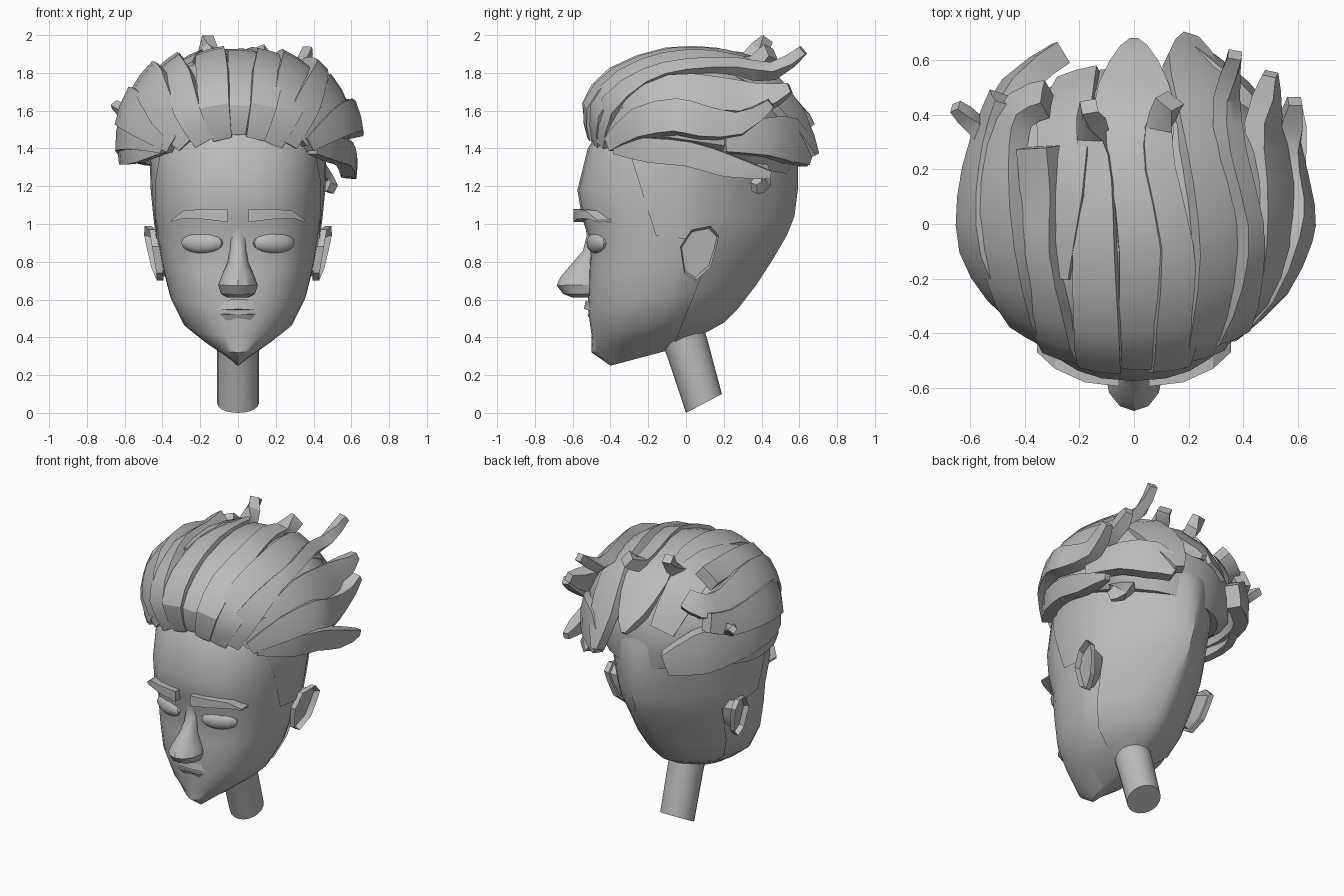
import bpy, bmesh, math
from mathutils import Vector

grey = bpy.data.materials.new("clay grey")
grey.diffuse_color = (0.5, 0.5, 0.5, 1)


def finish(name, bm):
    bmesh.ops.recalc_face_normals(bm, faces=bm.faces)
    me = bpy.data.meshes.new(name)
    bm.to_mesh(me)
    bm.free()
    ob = bpy.data.objects.new(name, me)
    me.materials.append(grey)
    bpy.context.collection.objects.link(ob)
    return ob


def skin(bm, rings):
    """Bridge equal-length rings of points and cap both ends."""
    vs = [[bm.verts.new(p) for p in r] for r in rings]
    n = len(vs[0])
    for a, b in zip(vs, vs[1:]):
        for i in range(n):
            bm.faces.new((a[i], a[(i + 1) % n], b[(i + 1) % n], b[i]))
    bm.faces.new(vs[0])
    bm.faces.new(vs[-1])


def loft(rings, n=32, grow=0.0):
    """Tilted ovals: half width, front y, front z, back y, back z, front and back squareness."""
    bm, out = bmesh.new(), []
    for w, yf, zf, yb, zb, *e in rings:
        ef, eb = e or (2, 2)
        w, yf, yb = w + grow, yf - grow, yb + grow
        ring = []
        for i in range(n):
            t = math.tau * i / n
            s, c = math.sin(t), math.cos(t)
            k = 2 / (ef if c > 0 else eb)
            x = w * math.copysign(abs(s) ** k, s)
            u = 0.5 - 0.5 * math.copysign(abs(c) ** k, c)
            ring.append((x, yf + (yb - yf) * u, zf + (zb - zf) * u))
        out.append(ring)
    skin(bm, out)
    return bm


def hull(name, pts):
    bm = bmesh.new()
    for p in pts:
        bm.verts.new(p)
    bmesh.ops.convex_hull(bm, input=bm.verts)
    return finish(name, bm)


def lock(name, pts, thick=0.06):
    """Curved ribbon of hair along (x, y, width[, z]); z defaults to the hair dome."""
    keys = []
    for x, y, w, *z in pts:
        k = 1 - (x / 0.65) ** 2 - ((y - 0.03) / 0.58) ** 2
        keys.append(Vector((x, y, z[0] if z else 1.5 + 0.40 * math.sqrt(max(k, 0)), w)))
    path = []
    for i in range(len(keys) - 1):
        a, b, c, d = (keys[max(0, min(j, len(keys) - 1))] for j in (i - 1, i, i + 1, i + 2))
        path += [b, (b + c) * 0.5625 - (a + d) * 0.0625]
    path.append(keys[-1])
    rings = []
    for i, q in enumerate(path):
        p, w = q.xyz, max(q.w, .02)
        tan = (path[min(i + 1, len(path) - 1)].xyz - path[max(i - 1, 0)].xyz).normalized()
        side = tan.cross(p - Vector((0, 0.03, 1.4))).normalized()
        up = side.cross(tan).normalized()
        h, sag = min(thick, w) / 2, w * w / 4.5
        rings.append([p + side * a * w / 2 + up * (b * h - sag * abs(a))
                      for a, b in ((-1, -1), (0, -1), (1, -1), (1, 1), (0, 1), (-1, 1))])
    bm = bmesh.new()
    skin(bm, rings)
    return finish(name, bm)


# Head and neck
head = [(.03, -.40, .25, -.06, .34, 1.6, 2), (.19, -.50, .32, .19, .48, 1.7, 1.8),
        (.29, -.50, .41, .26, .55, 2.2, 1.6), (.36, -.52, .56, .36, .68, 2.5, 1.5),
        (.40, -.515, .74, .45, .82, 2.6, 1.4), (.425, -.505, .90, .52, .94, 2.7, 1.4),
        (.44, -.55, 1.03, .56, 1.04, 2.6, 1.4), (.455, -.575, 1.18, .58, 1.2, 2.4, 1.45),
        (.46, -.52, 1.4, .58, 1.4, 2.4, 1.6), (.44, -.40, 1.6, .50, 1.6, 2, 2),
        (.3, -.2, 1.72, .3, 1.72, 2, 2)]
finish("head", loft(head))
finish("neck", loft([(.11, 0, 0, .19, .1), (.11, -.1, .3, .11, .4), (.11, -.16, .45, .06, .55)], 20))


def shell(name, grow, cuts):
    """Thin layer of short hair over the skull, trimmed by planes."""
    bm = loft(head, grow=grow)
    for co, no in cuts:
        bmesh.ops.bisect_plane(bm, geom=bm.verts[:] + bm.edges[:] + bm.faces[:],
                               clear_inner=True, plane_co=co, plane_no=no)
    finish(name, bm)


shell("cropped_back_hair", .014, [((0, .07, .7), (0, .93, -.37))])
shell("sideburns", .008, [((0, -.21, 1.1), (0, .95, .3)), ((0, -.28, .95), (0, .1, .99)),
                          ((0, .07, .7), (0, -.93, .37))])

# Nose and lips
finish("nose", loft([(.05, -.60, .61, -.48, .61), (.09, -.65, .63, -.44, .63),
                     (.105, -.685, .675, -.42, .68), (.085, -.665, .72, -.42, .74),
                     (.055, -.605, .79, -.44, .80), (.045, -.545, .86, -.45, .86),
                     (.04, -.525, .94, -.45, .94), (.06, -.535, 1.0, -.45, 1.0)], 12))
hull("upper_lip", [(-.17, -.475, .545), (.17, -.475, .545), (-.04, -.53, .60), (.04, -.53, .60),
                   (0, -.54, .55), (-.08, -.525, .545), (.08, -.525, .545)])
hull("lower_lip", [(-.15, -.475, .53), (.15, -.475, .53), (-.07, -.522, .52), (.07, -.522, .52),
                   (-.06, -.49, .46), (.06, -.49, .46)])

for s, side in ((-1, "left"), (1, "right")):
    # Eye
    bm = bmesh.new()
    bmesh.ops.create_uvsphere(bm, u_segments=16, v_segments=10, radius=1)
    for v in bm.verts:
        x, y, z = v.co
        v.co = (s * (.19 + .11 * x), -.47 + .045 * y + .035 * x, .9 + .056 * z)
    finish(side + "_eye", bm)
    # Eyebrow, bent around the brow ridge
    brow = ((.055, -.575, 1.01, 1.08), (.18, -.56, 1.025, 1.08), (.29, -.51, 1.03, 1.07),
            (.355, -.45, 1.01, 1.02))
    bm = bmesh.new()
    skin(bm, [[(s * x, y - .02, a), (s * x, y + .06, a), (s * x, y + .06, b), (s * x, y - .02, b)]
              for x, y, a, b in brow])
    finish(side + "_eyebrow", bm)
    # Ear with a sunken middle
    edge = [(.05, .70), (.13, .77), (.16, .87), (.175, .94), (.13, .99), (.03, .97), (-.03, .88), (-.01, .74)]
    bm = bmesh.new()
    rim = [(s * (.425 + .05 * (z - .7) / .3 + .22 * max(y - .03, 0)), y, z) for y, z in edge]
    skin(bm, [[(s * .36, y * .7 + .01, z * .7 + .25) for y, z in edge], rim])
    front = [f for f in bm.faces if len(f.verts) == 8 and abs(f.calc_center_median().x) > .4]
    bmesh.ops.inset_region(bm, faces=front, thickness=.03)
    for v in front[0].verts:
        v.co.x -= s * .035
    finish(side + "_ear", bm)

# Hair base
finish("hair_base", loft([(.47, -.47, 1.46, .56, 1.26), (.58, -.50, 1.52, .57, 1.36),
                          (.60, -.515, 1.63, .58, 1.55), (.53, -.43, 1.75, .5, 1.72),
                          (.37, -.27, 1.85, .4, 1.83), (.15, -.1, 1.90, .18, 1.89)], 24))

# Swept-back locks over the crown
lock("crown_lock_1", [(-.08, -.47, .10, 1.46), (-.12, -.505, .16, 1.62), (-.13, -.38, .17, 1.78),
     (-.14, -.1, .16), (-.14, .15, .14), (-.15, .32, .10, 1.86), (-.165, .43, .06, 1.98)], .08)
lock("crown_lock_2", [(0, -.48, .08, 1.48), (0, -.505, .13, 1.62), (.02, -.38, .16, 1.77),
     (.03, -.1, .17), (.02, .2, .22), (0, .42, .3), (0, .58, .18, 1.62), (0, .67, .03, 1.52)])
lock("crown_lock_3", [(.09, -.48, .10, 1.46), (.13, -.50, .14, 1.62), (.15, -.36, .16, 1.78),
     (.15, -.08, .12), (.09, .2, .11), (.09, .35, .10, 1.85), (.13, .45, .08, 1.91)], .08)
lock("crown_lock_4", [(.17, -.46, .13, 1.43), (.25, -.465, .17, 1.60), (.29, -.33, .2, 1.75),
     (.31, -.1, .19), (.29, .15, .2), (.26, .4, .24), (.22, .58, .22, 1.56), (.2, .67, .06, 1.36)])
lock("crown_lock_5", [(.25, -.43, .12, 1.43), (.35, -.39, .15, 1.62), (.41, -.2, .10),
     (.42, 0, .08, 1.82), (.36, .25, .08, 1.83), (.34, .46, .07, 1.81), (.37, .62, .05, 1.92)], .08)
lock("crown_lock_6", [(-.17, -.46, .12, 1.44), (-.26, -.46, .15, 1.60), (-.30, -.33, .15, 1.75),
     (-.34, -.1, .13), (-.34, .1, .14, 1.83), (-.355, .28, .14, 1.84)], .08)
lock("crown_lock_7", [(-.26, -.43, .12, 1.43), (-.38, -.38, .17, 1.58), (-.45, -.22, .2),
     (-.49, .05, .2), (-.48, .28, .18), (-.42, .42, .15, 1.72), (-.32, .46, .12, 1.76)], .08)
lock("crown_lock_8", [(-.25, -.2, .04), (-.25, .1, .16), (-.25, .38, .22), (-.2, .54, .16, 1.54)])

# Locks wrapped around the sides
lock("left_upper_lock", [(-.33, -.40, .10, 1.42), (-.47, -.28, .2, 1.54), (-.57, -.1, .22, 1.61),
     (-.58, .1, .2, 1.61), (-.54, .3, .16, 1.60), (-.48, .46, .12, 1.64)], .09)
lock("left_lower_lock", [(-.37, -.37, .10, 1.42), (-.52, -.2, .18, 1.48), (-.60, .05, .22, 1.49),
     (-.55, .3, .26, 1.47), (-.45, .5, .27, 1.44), (-.28, .62, .14, 1.37)], .09)
lock("left_band", [(-.38, -.36, .06, 1.41), (-.53, -.2, .09, 1.37), (-.60, 0, .09, 1.36),
     (-.60, .2, .08, 1.36), (-.52, .36, .05, 1.36)], .05)
lock("left_spike", [(-.52, .28, .1, 1.55), (-.58, .36, .07, 1.58), (-.655, .43, .04, 1.63)])
lock("right_top_lock", [(.32, -.40, .08, 1.44), (.45, -.28, .14, 1.60), (.51, -.08, .2, 1.69),
     (.51, .15, .2, 1.68), (.48, .38, .16, 1.66), (.5, .55, .05, 1.72)], .08)
lock("right_middle_lock", [(.36, -.39, .08, 1.42), (.51, -.25, .16, 1.53), (.60, -.05, .18, 1.57),
     (.61, .08, .17, 1.54), (.57, .28, .12, 1.53), (.59, .45, .05, 1.64)], .08)
lock("right_lower_lock", [(.39, -.36, .08, 1.41), (.52, -.18, .13, 1.39), (.57, .02, .13, 1.37),
     (.59, .22, .12, 1.31), (.59, .45, .04, 1.26)], .08)
lock("right_back_lock", [(.54, .2, .14, 1.45), (.46, .42, .2, 1.46), (.32, .56, .24, 1.44),
     (.2, .64, .12, 1.36)], .07)
lock("nape_lock", [(.4, .36, .16, 1.3), (.46, .4, .1, 1.22), (.5, .36, .05, 1.19)])

# Smooth shading with crisp edges
bpy.ops.object.select_all(action='SELECT')
bpy.context.view_layer.objects.active = bpy.data.objects["head"]
bpy.ops.object.shade_smooth_by_angle(angle=math.radians(30))
